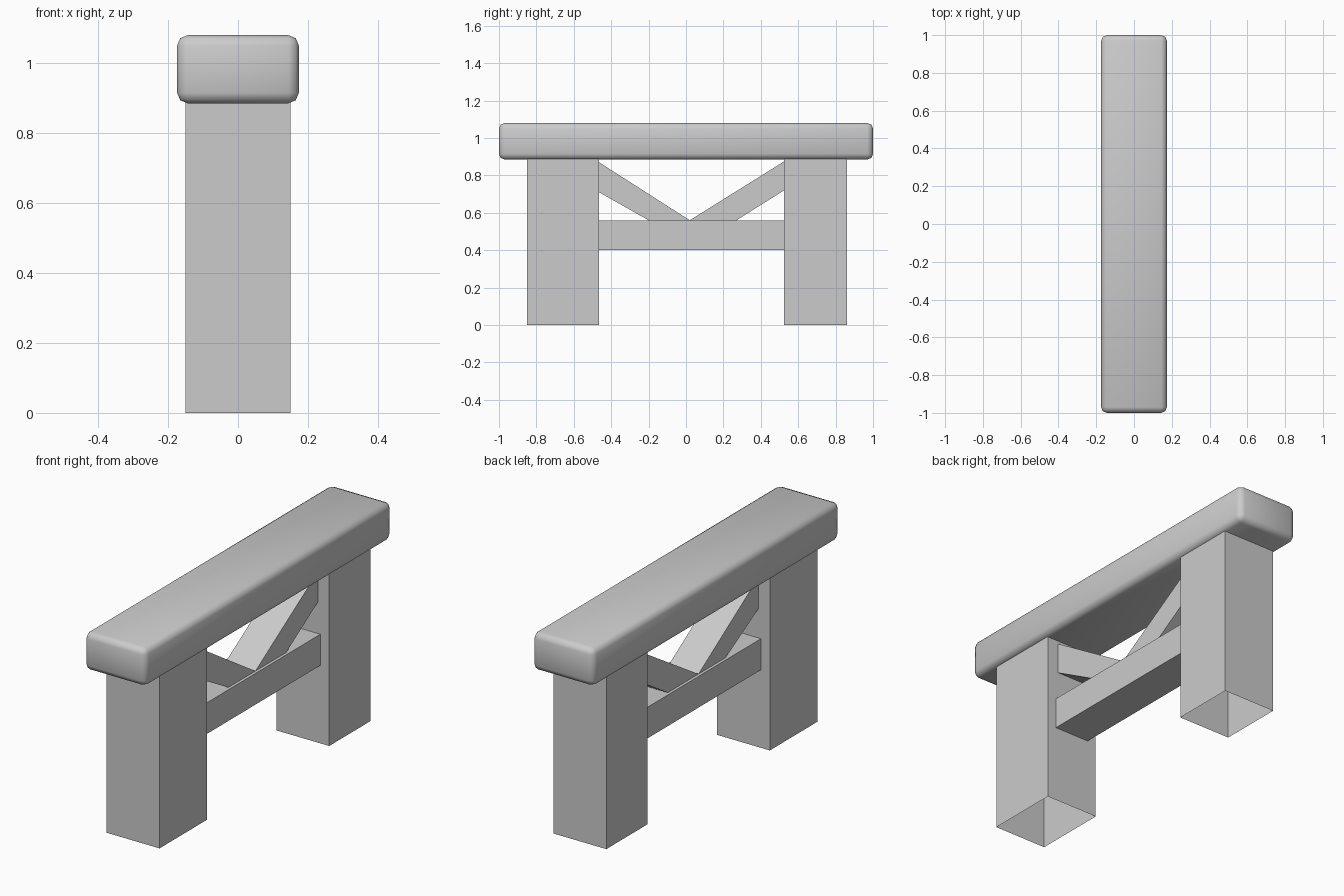
import bpy, bmesh

if "Cube" in bpy.data.objects:
    bpy.data.objects.remove(bpy.data.objects["Cube"])


def prism(name, profile, half_x, skip=()):
    """Extrude a (y, z) profile across x; edges listed in skip stay open."""
    bm = bmesh.new()
    a = [bm.verts.new((-half_x, y, z)) for y, z in profile]
    b = [bm.verts.new((half_x, y, z)) for y, z in profile]
    bm.faces.new(a)
    bm.faces.new(b[::-1])
    n = len(profile)
    for i in range(n):
        if i not in skip:
            j = (i + 1) % n
            bm.faces.new((a[j], a[i], b[i], b[j]))
    bmesh.ops.recalc_face_normals(bm, faces=bm.faces)
    mesh = bpy.data.meshes.new(name)
    bm.to_mesh(mesh)
    bm.free()
    obj = bpy.data.objects.new(name, mesh)
    bpy.context.collection.objects.link(obj)
    return obj


def rect(y0, y1, z0, z1):
    return [(y0, z0), (y1, z0), (y1, z1), (y0, z1)]


# Softened seat plank
seat = prism("seat", rect(-1.0, 1.0, 0.885, 1.08), 0.174)
bevel = seat.modifiers.new("soft_edges", 'BEVEL')
bevel.width = 0.03
bevel.segments = 2
for p in seat.data.polygons:
    p.use_smooth = True

# Block legs, hollow at the floor and under the seat
prism("front_leg", rect(-0.85, -0.465, 0, 0.887), 0.15, skip=(0, 2))
prism("back_leg", rect(0.525, 0.86, 0, 0.887), 0.15, skip=(0, 2))

# Stretcher between the legs
prism("stretcher", rect(-0.465, 0.525, 0.40, 0.56), 0.10, skip=(1, 3))

# Diagonal braces from stretcher to leg tops, open where they meet other parts
prism("front_brace", [(-0.465, 0.87), (-0.465, 0.71), (-0.20, 0.56), (0.02, 0.56)],
      0.085, skip=(0, 2))
prism("back_brace", [(0.525, 0.875), (0.525, 0.72), (0.27, 0.56), (0.02, 0.56)],
      0.085, skip=(0, 2))
